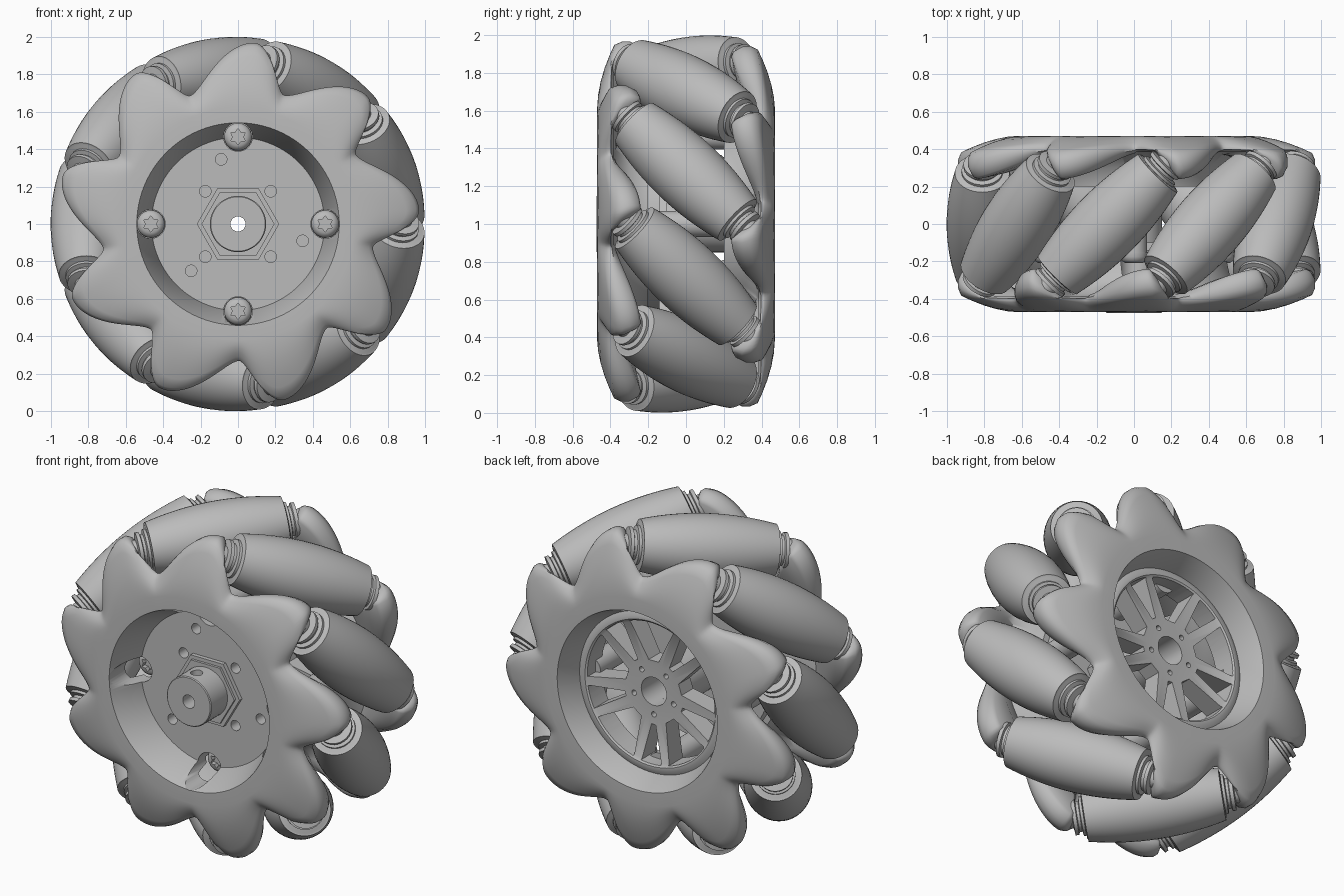
import bpy, bmesh
from math import sin, cos, pi, radians, sqrt
from mathutils import Matrix, Vector

if "Cube" in bpy.data.objects:
    bpy.data.objects.remove(bpy.data.objects["Cube"])

COUNT = 9              # rollers around the wheel
STEP = 360 / COUNT
PHASE = 20             # angle of the first roller
PITCH = 0.81           # radius of the roller centres
CENTRE = Matrix.Translation((0, 0, 1))

grey = bpy.data.materials.new("plain grey")
grey.use_nodes = True
grey.diffuse_color = (0.5, 0.5, 0.5, 1)
grey.node_tree.nodes["Principled BSDF"].inputs["Base Color"].default_value = (0.5, 0.5, 0.5, 1)


def finish(name, bm, matrix=CENTRE, angle=35):
    """Turn a bmesh into a shaded object."""
    bmesh.ops.remove_doubles(bm, verts=bm.verts, dist=1e-5)
    bmesh.ops.recalc_face_normals(bm, faces=bm.faces)
    mesh = bpy.data.meshes.new(name)
    bm.to_mesh(mesh)
    bm.free()
    mesh.materials.append(grey)
    ob = bpy.data.objects.new(name, mesh)
    ob.matrix_world = matrix
    bpy.context.collection.objects.link(ob)
    smooth(ob, angle)
    return ob


def activate(ob):
    bpy.ops.object.select_all(action='DESELECT')
    ob.select_set(True)
    bpy.context.view_layer.objects.active = ob


def smooth(ob, angle=35):
    activate(ob)
    bpy.ops.object.shade_smooth_by_angle(angle=radians(angle))


def polar(r, deg, y=0.0):
    return Vector((r * cos(radians(deg)), y, r * sin(radians(deg))))


def revolve(name, profile, n=48, matrix=CENTRE, flip=False, angle=35):
    """Sweep a closed (radius, y) loop round y; the loop may depend on the angle."""
    bm = bmesh.new()
    cols = []
    for i in range(n):
        a = 360 * i / n
        pts = profile(a) if callable(profile) else profile
        if flip:       # half turn about the radial line of the first roller
            cols.append([bm.verts.new(polar(r, 2 * PHASE - a, -y)) for r, y in pts])
        else:
            cols.append([bm.verts.new(polar(r, a, y)) for r, y in pts])
    m = len(cols[0])
    for i in range(n):
        p, q = cols[i], cols[(i + 1) % n]
        for j in range(m):
            k = (j + 1) % m
            bm.faces.new((p[j], p[k], q[k], q[j]))
    return finish(name, bm, matrix, angle)


def prisms(name, outlines, y0, y1, matrix=CENTRE):
    """Extrude flat outlines along y into one object."""
    bm = bmesh.new()
    for pts in outlines:
        lo = [bm.verts.new((p.x, y0, p.z)) for p in pts]
        hi = [bm.verts.new((p.x, y1, p.z)) for p in pts]
        bm.faces.new(lo)
        bm.faces.new(hi[::-1])
        for j in range(len(pts)):
            k = (j + 1) % len(pts)
            bm.faces.new((lo[j], hi[j], hi[k], lo[k]))
    return finish(name, bm, matrix)


def circle(x, z, r, n=20):
    return [polar(r, 360 * i / n) + Vector((x, 0, z)) for i in range(n)]


def cut(ob, cutter, angle=35):
    """Subtract the cutter and discard it."""
    mod = ob.modifiers.new("cut", 'BOOLEAN')
    mod.operation, mod.solver, mod.object = 'DIFFERENCE', 'EXACT', cutter
    activate(ob)
    # the cut must come before the shading modifier, if there is one
    bpy.ops.object.modifier_move_to_index(modifier=mod.name, index=0)
    bpy.ops.object.modifier_apply(modifier=mod.name)
    bpy.data.objects.remove(cutter)
    smooth(ob, angle)


# --- Side plates: ring with swept fingers that hold the roller axles ---
def plate_section(a):
    lean = 24.5                            # finger tip, ahead of its roller's middle
    d = (a - PHASE - lean + 14) % STEP - 14
    t = 1 + d / 14 if d < 0 else 1 - d / 26
    s = (t * t * (3 - 2 * t)) ** 0.85
    edge = 0.73 + 0.24 * s
    pts = [(0.46, -0.2), (0.46, -0.27), (0.54, -0.47), (0.62, -0.47)]
    for u in (0.2, 0.4, 0.6, 0.8, 0.95):
        r = 0.62 + (edge - 0.62) * u
        drop = 0.1 * ((r - 0.62) / 0.35) ** 1.8 + 0.045 * (1 - s) * u * u
        pts.append((r, -0.47 + drop))
    outer = pts[-1][1]
    # inner face: thick at the tip, sliced square to the roller axle
    square = edge * sin(radians(d + lean)) - 0.65
    inner = min(-0.375 + 0.135 * s, max(square, -0.385))
    pts += [(edge, outer + (inner - outer) * 0.3), (edge, outer + (inner - outer) * 0.6),
            (edge - 0.025, inner - 0.01), (edge - 0.05, inner)]
    pts += [(0.62 + (edge - 0.67) * 0.5, inner - 0.03 * s), (0.62, -0.37), (0.52, -0.3), (0.5, -0.2)]
    return pts


screw_spots = [polar(0.465, 90 * i) for i in range(4)]
pockets = [circle(p.x, p.z, 0.077, 32) for p in screw_spots]
front_plate = revolve("front_side_plate", plate_section, 360, angle=50)
cut(front_plate, prisms("pocket_cutter", pockets, -0.6, -0.16), 50)
revolve("back_side_plate", plate_section, 360, flip=True, angle=50)

# --- Rollers: barrels whose outer line follows the wheel's rim ---
HALF = 0.385
barrel = [(0, -HALF - 0.005), (0.125, -HALF - 0.005), (0.135, -HALF)]
for i in range(17):
    s = HALF * (i / 8 - 1)
    barrel.append((1 - sqrt(PITCH ** 2 + s * s / 2), s))
barrel += [(r, -y) for r, y in barrel[2::-1]]
collar = [(0, 0.38), (0.11, 0.38), (0.11, 0.405), (0.085, 0.41), (0.085, 0.425),
          (0.1, 0.43), (0.1, 0.45), (0.06, 0.455), (0.06, 0.49), (0, 0.49)]

for i in range(COUNT):
    a = PHASE + i * STEP
    tangent = polar(1, a + 90)
    axis = (tangent + Vector((0, -1, 0))).normalized()
    turn = axis.to_track_quat('Y', 'Z').to_matrix().to_4x4()
    place = CENTRE @ Matrix.Translation(polar(PITCH, a)) @ turn
    revolve("roller", barrel, 40, place)
    revolve("roller_collar", collar, 32, place)
    revolve("roller_collar", [(r, -y) for r, y in collar], 32, place)

# --- Front mounting disc with blind bolt holes and screw pockets ---
disc = revolve("mounting_disc", [(0.06, -0.275), (0.465, -0.275), (0.465, -0.14), (0.06, -0.14)], 72)
holes = [circle(0.175 * sx, 0.175 * sz, 0.031) for sx in (-1, 1) for sz in (-1, 1)]
holes += [circle(x, z, 0.031) for x, z in ((-0.09, 0.345), (0.345, -0.09), (-0.25, -0.25))]
cut(disc, prisms("hole_cutter", holes + pockets, -0.4, -0.16))

# --- Hexagonal hub with a bored shaft boss and a tube to the back ---
for name, size, y0, y1 in (("hex_flange", 0.22, -0.3, -0.1), ("hex_step", 0.195, -0.315, -0.29)):
    hexagon = prisms(name, [[polar(size, 60 * i) for i in range(6)]], y0, y1)
    cut(hexagon, prisms("bore_cutter", [circle(0, 0, 0.1)], -0.5, 0))
hub = revolve("shaft_hub", [(0.04, -0.475), (0.145, -0.475), (0.15, -0.47), (0.15, 0.21),
                            (0.085, 0.21), (0.085, 0.1), (0.04, 0.1)], 48)
upright = CENTRE @ Matrix.Translation((0, -0.4, 0)) @ Matrix.Rotation(pi / 2, 4, 'X')
cut(hub, prisms("set_screw_cutter", [circle(0, 0, 0.035)], 0.09, 0.2, upright))

# --- Four sunken domed screws with star recesses, and the posts behind them ---
screw = [(0, -0.15), (0.074, -0.15), (0.074, -0.175), (0.066, -0.195), (0.048, -0.207), (0, -0.212)]
star = [polar(0.044 if k % 2 else 0.028, 30 * k) for k in range(12)]
for spot in screw_spots:
    at = CENTRE @ Matrix.Translation(spot)
    ob = revolve("rim_screw", screw, 32, at)
    cut(ob, prisms("star_cutter", [star], -0.4, -0.18, at))
prisms("spacer_posts", [circle(p.x, p.z, 0.07, 32) for p in screw_spots], -0.165, 0.26)

# --- Back wheel centre with five split spokes ---
spokes = revolve("spoked_centre", [(0.085, 0.2), (0.49, 0.2), (0.49, 0.33), (0.46, 0.345), (0.44, 0.345),
                                   (0.42, 0.33), (0.17, 0.31), (0.085, 0.31)], 90)


def window(mid, r0, r1, h0, h1):
    arc = [polar(r1, mid + h1 * (k / 4 - 1)) for k in range(9)]
    return arc + [polar(r0, mid + h0), polar(r0, mid - h0)]


openings = []
for i in range(5):
    a = 90 + 72 * i
    openings.append(window(a, 0.19, 0.43, 10, 20))
    openings.append(window(a + 36, 0.2, 0.43, 4, 9))
    lug = polar(0.14, a + 36)
    openings.append(circle(lug.x, lug.z, 0.016, 12))
cut(spokes, prisms("window_cutter", openings, 0.1, 0.4))
